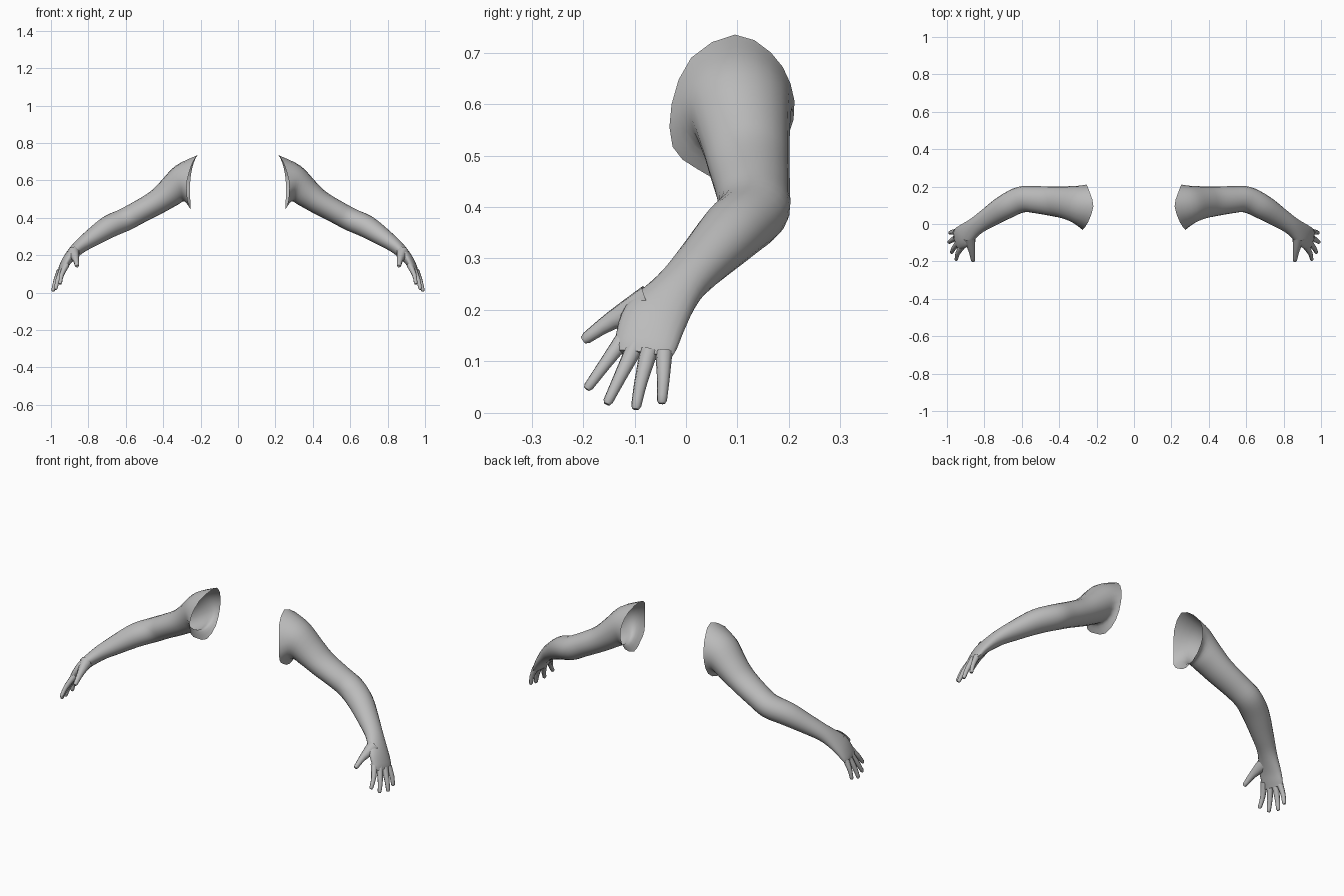
import bpy, math
from mathutils import Vector

if "Cube" in bpy.data.objects:
    bpy.data.objects.remove(bpy.data.objects["Cube"])

skin = bpy.data.materials.new("plain grey")
skin.diffuse_color = (0.5, 0.5, 0.5, 1)
skin.use_nodes = True
skin.node_tree.nodes["Principled BSDF"].inputs["Base Color"].default_value = skin.diffuse_color
N = 20


def spline(p0, p1, p2, p3, t):
    return 0.5 * (2 * p1 + (p2 - p0) * t + (2 * p0 - 5 * p1 + 4 * p2 - p3) * t * t
                  + (3 * p1 - p0 - 3 * p2 + p3) * t ** 3)


def smooth_rings(rings, steps):
    """Interpolate extra rings between the given ones."""
    out, last = [], len(rings) - 1
    for i in range(last):
        a, b, c, d = (rings[max(0, min(last, i + k))] for k in (-1, 0, 1, 2))
        for s in range(steps):
            out.append([spline(*p, s / steps) for p in zip(a, b, c, d)])
    return out + [rings[-1]]


def section_ring(centre, tangent, side, half_side, half_up, n):
    t = tangent.normalized()
    u = (side - t * side.dot(t)).normalized()
    v = t.cross(u)
    return [centre + u * half_side * math.sin(2 * math.pi * k / n)
            + v * half_up * math.cos(2 * math.pi * k / n) for k in range(n)]


def loft(name, rings, angle):
    """Skin rings into a tube closed at its far end, mirrored to both sides."""
    n = len(rings[0])
    verts = [p for r in rings for p in r]
    faces = [(i * n + k, (i + 1) * n + k, (i + 1) * n + (k + 1) % n, i * n + (k + 1) % n)
             for i in range(len(rings) - 1) for k in range(n)]
    faces.append([(len(rings) - 1) * n + k for k in reversed(range(n))])
    mesh = bpy.data.meshes.new(name)
    # the rings run clockwise along the limb, so flip for outward faces
    mesh.from_pydata(verts, [], [tuple(reversed(f)) for f in faces])
    mesh.materials.append(skin)
    ob = bpy.data.objects.new(name, mesh)
    bpy.context.collection.objects.link(ob)
    bpy.ops.object.select_all(action='DESELECT')
    ob.select_set(True)
    bpy.context.view_layer.objects.active = ob
    bpy.ops.object.shade_smooth_by_angle(angle=math.radians(angle))
    ob.modifiers.new("both sides", 'MIRROR').use_mirror_merge = False


# open shoulder rim, from the top round the back, the armpit and the front
rim_pts = [Vector(p) for p in (
    (.217, .095, .735), (.235, .165, .70), (.25, .203, .64), (.257, .209, .57),
    (.255, .17, .49), (.255, .09, .447), (.265, .02, .475), (.272, -.026, .517),
    (.272, -.028, .60), (.245, .01, .69))]
rim = [spline(*(rim_pts[(k // 2 + j) % 10] for j in (-1, 0, 1, 2)), (k % 2) / 2)
       for k in range(N)]

# arm sections: centre, broad direction, half width, half thickness
sections = [
    ((.31, .104, .583), (0, 1, 0), .101, .098),
    ((.37, .115, .53), (0, 1, 0), .087, .077),
    ((.44, .122, .48), (0, 1, 0), .079, .066),
    ((.53, .13, .43), (.05, 1, 0), .072, .062),
    ((.605, .13, .39), (.28, .96, 0), .070, .062),
    ((.69, .09, .352), (.52, .85, 0), .066, .060),
    ((.785, .03, .29), (.5, .85, -.1), .054, .047),
    ((.85, -.015, .242), (.4, .85, -.33), .050, .037),
    ((.905, -.06, .185), (.3, .88, -.38), .064, .028),
    ((.935, -.077, .137), (.3, .9, -.35), .062, .021),
    ((.947, -.083, .112), (.3, .9, -.33), .055, .015)]
centres = [Vector((.25, .1, .56))] + [Vector(s[0]) for s in sections]
centres.append(centres[-1] * 2 - centres[-2])
rings = [rim]
for i, (c, side, hu, hv) in enumerate(sections, 1):
    rings.append(section_ring(centres[i], centres[i + 1] - centres[i - 1],
                              Vector(side), hu, hv, N))
loft("arm_and_palm", smooth_rings(rings, 4), 50)

# fingers and thumb: base, middle, tip, base radius, tip radius
digits = {
    "index_finger": ((.918, -.118, .148), (.943, -.158, .094), (.951, -.193, .046), .018, .010),
    "middle_finger": ((.938, -.098, .130), (.963, -.129, .068), (.976, -.154, .017), .018, .010),
    "ring_finger": ((.950, -.072, .120), (.976, -.088, .058), (.990, -.098, .007), .018, .010),
    "little_finger": ((.953, -.043, .118), (.975, -.044, .066), (.985, -.047, .018), .017, .010),
    "thumb": ((.880, -.070, .215), (.867, -.143, .180), (.860, -.200, .141), .036, .012)}
for name, (a, b, c, r0, r1) in digits.items():
    a, b, c = Vector(a), Vector(b), Vector(c)
    side = Vector((.3, .9, -.35)) if name != "thumb" else Vector((.3, .5, -.8))
    mid = (r0 + r1) / 2 - (.001 if name != "thumb" else .005)
    path = [(a, b - a, r0), (b, c - a, mid), (c - (c - b) * .12, c - b, r1),
            (c, c - b, r1 * .65)]
    rings = [section_ring(p, t, side, r, r * .95, 8) for p, t, r in path]
    loft(name, smooth_rings(rings[:3], 3) + rings[3:], 50)
